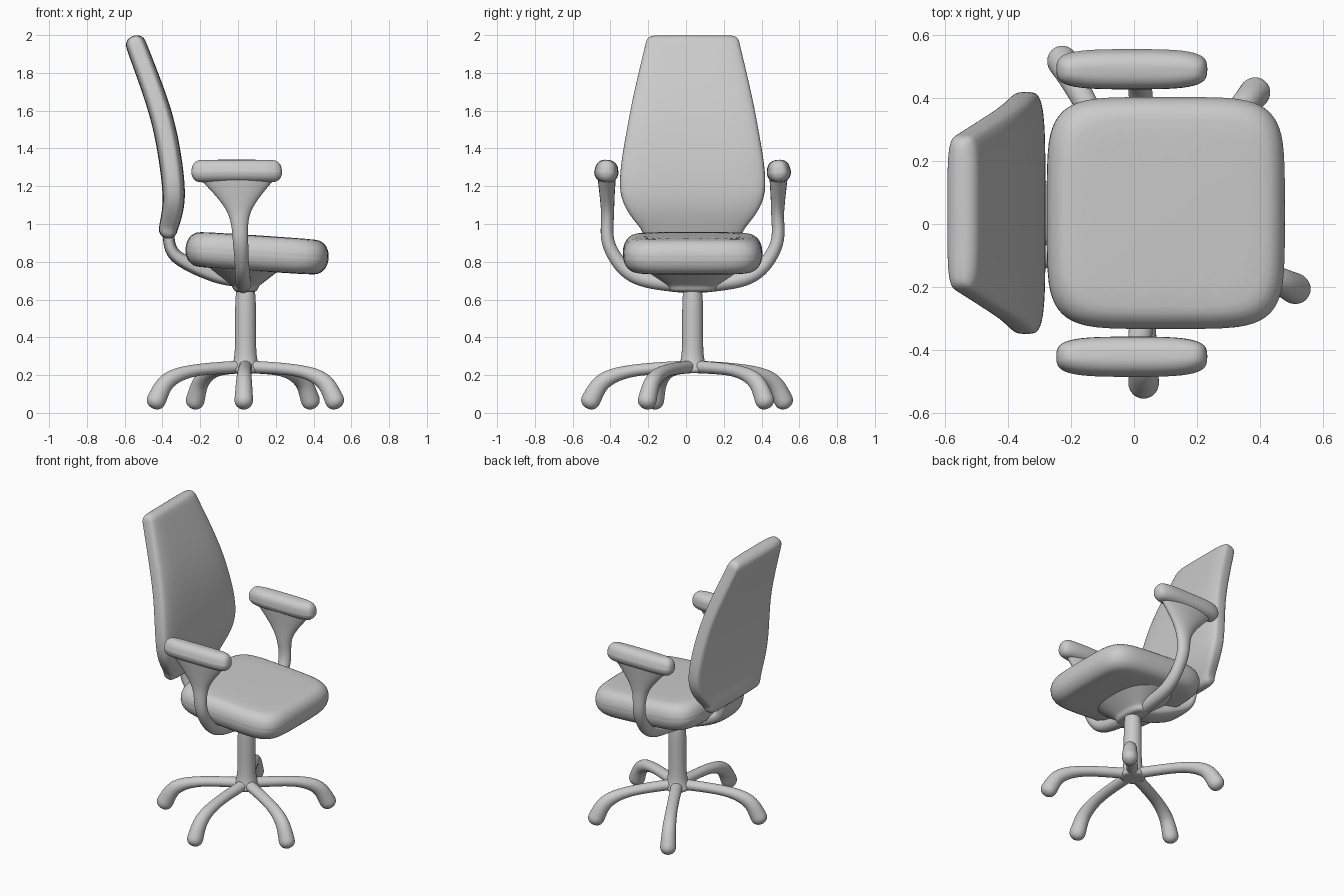
import bpy, bmesh, math
from mathutils import Vector

if "Cube" in bpy.data.objects:
    bpy.data.objects.remove(bpy.data.objects["Cube"])

COLUMN_X = 0.04
CENTRE_Y = 0.035
SIDE_X, SIDE_Y = Vector((1, 0, 0)), Vector((0, 1, 0))

grey = bpy.data.materials.new("soft_grey")
grey.use_nodes = True
shade = (0.6, 0.6, 0.6, 1)
grey.diffuse_color = shade
grey.node_tree.nodes["Principled BSDF"].inputs["Base Color"].default_value = shade


def spline(keys, steps=5):
    """Smooth curve through keys of (x, y, z, width, thickness)."""
    keys = [Vector(key) for key in keys]
    padded = [keys[0]] + keys + [keys[-1]]
    result = []
    for before, start, end, after in zip(padded, padded[1:], padded[2:], padded[3:]):
        leave, arrive = (end - before) / 2, (after - start) / 2
        for step in range(steps):
            t = step / steps
            ease = t * t * (3 - 2 * t)
            result.append(start * (1 - ease) + end * ease
                          + leave * (t * (1 - t) ** 2) - arrive * (t * t * (1 - t)))
    return result + [keys[-1]]


def rounded_end(centre, direction, wide, thick, cap, steps=4):
    """Sections that round over the rim of an end."""
    result = []
    for step in range(1, steps + 1):
        angle = math.pi / 2 * step / steps
        inset = cap * (1 - math.cos(angle))
        result.append((centre + direction * cap * math.sin(angle), direction,
                       wide - inset, thick - inset))
    return result


def section_ring(bm, section, side, power, count):
    """Superellipse ring of vertices across the path."""
    centre, tangent, wide, thick = section
    up = tangent.cross(side).normalized()
    ring = []
    for i in range(count):
        angle = math.tau * (i + 0.5) / count
        c, s = math.cos(angle), math.sin(angle)
        across = math.copysign(abs(c) ** (2 / power), c) * wide
        along = math.copysign(abs(s) ** (2 / power), s) * thick
        ring.append(bm.verts.new(centre + side * across + up * along))
    return ring


def sweep(name, keys, side, cap, power=2, count=24):
    """Sweep a rounded section along the keys, with rounded ends."""
    points = spline(keys)
    centres = [Vector(point[:3]) for point in points]
    sections = []
    for i, (centre, point) in enumerate(zip(centres, points)):
        tangent = centres[min(i + 1, len(centres) - 1)] - centres[max(i - 1, 0)]
        sections.append((centre, tangent.normalized(), point[3], point[4]))
    centre, tangent, wide, thick = sections[0]
    head = [(place, tangent, w, t) for place, _, w, t in
            rounded_end(centre, -tangent, wide, thick, cap)]
    sections = head[::-1] + sections + rounded_end(*sections[-1], cap)

    bm = bmesh.new()
    rings = [section_ring(bm, section, side, power, count) for section in sections]
    for lower, upper in zip(rings, rings[1:]):
        for i in range(count):
            j = (i + 1) % count
            bm.faces.new((lower[i], lower[j], upper[j], upper[i]))
    bm.faces.new(rings[0][::-1])
    bm.faces.new(rings[-1])
    bmesh.ops.recalc_face_normals(bm, faces=bm.faces)
    for face in bm.faces:
        face.smooth = True
    mesh = bpy.data.meshes.new(name)
    bm.to_mesh(mesh)
    bm.free()
    mesh.materials.append(grey)
    part = bpy.data.objects.new(name, mesh)
    part.location.y = CENTRE_Y
    bpy.context.collection.objects.link(part)
    part.modifiers.new("smooth", "SUBSURF").levels = 1
    return part


# Seat cushion, tipped slightly forward
sweep("seat_cushion", [(0.1, 0, 0.83, 0.37, 0.38), (0.102, 0, 0.86, 0.37, 0.38)],
      SIDE_Y, cap=0.08, power=5, count=32)

# Backrest, a leaning slab that is widest near the arms
sweep("backrest", [
    (-0.37, 0, 0.97, 0.27, 0.05),
    (-0.34, 0, 1.17, 0.385, 0.06),
    (-0.4, 0, 1.55, 0.34, 0.06),
    (-0.54, 0, 1.95, 0.25, 0.055),
], SIDE_Y, cap=0.048, power=4.5, count=32)

# Bracket from the backrest to the column
sweep("back_bracket", [
    (-0.37, 0, 0.95, 0.12, 0.03),
    (-0.33, 0, 0.83, 0.11, 0.035),
    (-0.12, 0, 0.735, 0.08, 0.045),
    (0.06, 0, 0.7, 0.06, 0.04),
], SIDE_Y, cap=0.02, power=3)

# Mechanism flaring out under the seat
sweep("seat_mount", [(COLUMN_X, 0, 0.67, 0.13, 0.07), (COLUMN_X, 0, 0.77, 0.27, 0.2)],
      SIDE_Y, cap=0.03, power=2.5)

# Curved arms that fan out into pads, mirrored
for label, sign in (("left", 1), ("right", -1)):
    sweep(label + "_arm", [
        (0.03, 0, 0.67, 0.045, 0.04),
        (0.025, sign * 0.3, 0.72, 0.04, 0.04),
        (0.015, sign * 0.44, 0.88, 0.04, 0.035),
        (0.005, sign * 0.45, 1.07, 0.065, 0.035),
        (-0.005, sign * 0.455, 1.26, 0.22, 0.05),
    ], SIDE_X, cap=0.02)
    sweep(label + "_arm_pad", [
        (-0.007, sign * 0.457, 1.27, 0.242, 0.065),
        (-0.007, sign * 0.455, 1.29, 0.24, 0.062),
    ], SIDE_X, cap=0.05, power=3.5)

# Column with a flared hub
sweep("column", [(COLUMN_X, 0, z, radius, radius) for z, radius in
                 ((0.23, 0.08), (0.32, 0.058), (0.58, 0.055), (0.68, 0.045))],
      SIDE_Y, cap=0.02)

# Five legs with drooping feet
for number, (heading, reach) in enumerate(((-27, 1), (48, 0.97), (119, 1.04), (203, 0.97), (269, 1.02))):
    leg = sweep(f"base_leg_{number}", [
        (0, 0, 0.245, 0.037, 0.034),
        (0.3 * reach, 0, 0.225, 0.036, 0.032),
        (0.46 * reach, 0, 0.17, 0.042, 0.044),
        (0.53 * reach, 0, 0.065, 0.05, 0.052),
    ], SIDE_Y, cap=0.045)
    leg.location.x = COLUMN_X
    leg.rotation_euler.z = math.radians(heading)
